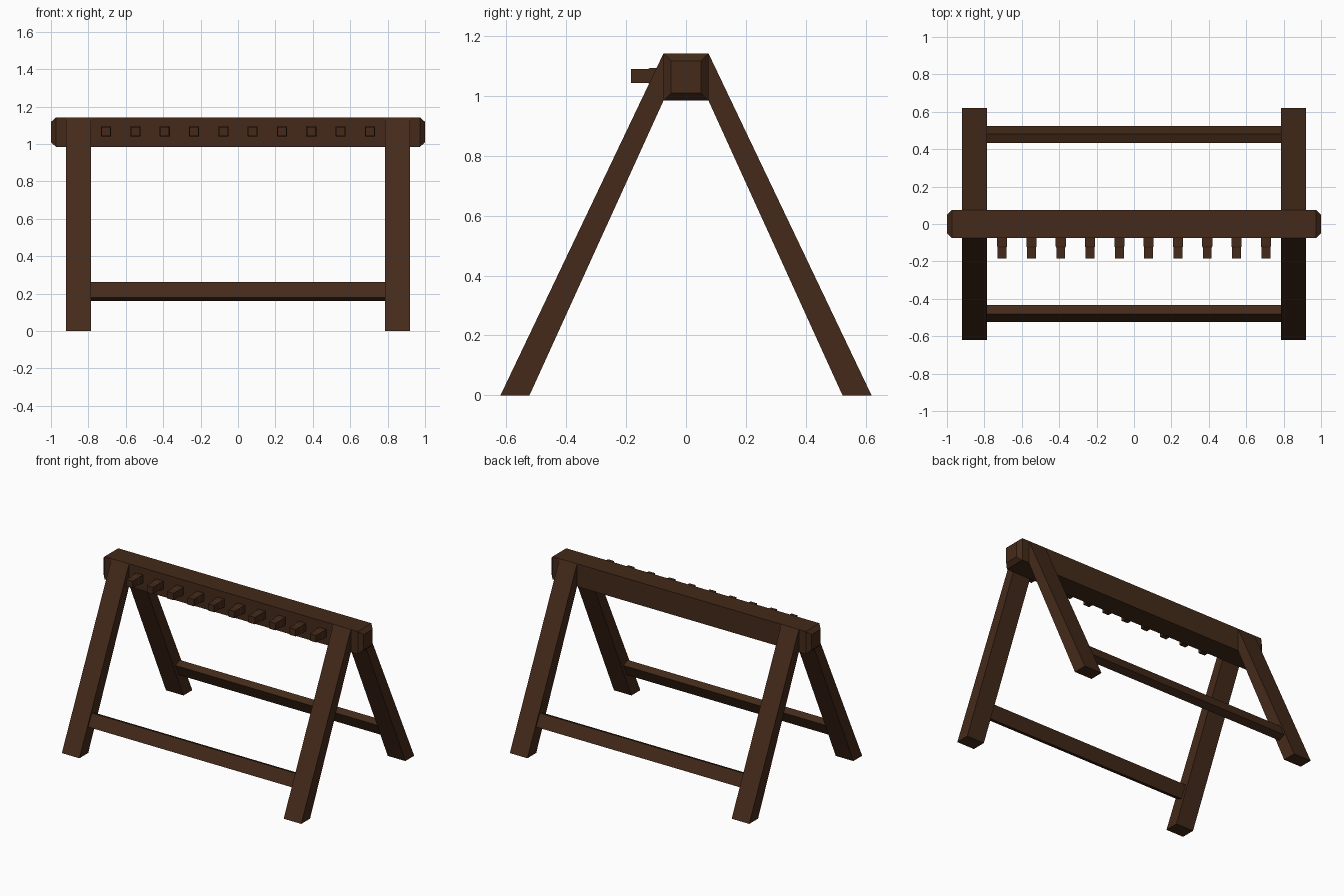
import bpy, bmesh

if "Cube" in bpy.data.objects:
    bpy.data.objects.remove(bpy.data.objects["Cube"])

wood = bpy.data.materials.new("dark_wood")
wood.diffuse_color = (0.058, 0.023, 0.010, 1)
wood.use_nodes = True
wood.node_tree.nodes["Principled BSDF"].inputs["Base Color"].default_value = wood.diffuse_color


def loft(name, sections):
    """Join matching rings of points into a closed, flat-shaded solid."""
    bm = bmesh.new()
    rings = [[bm.verts.new(p) for p in s] for s in sections]
    n = len(rings[0])
    for a, b in zip(rings, rings[1:]):
        for i in range(n):
            j = (i + 1) % n
            bm.faces.new((a[i], a[j], b[j], b[i]))
    bm.faces.new(rings[0])
    bm.faces.new(rings[-1])
    bmesh.ops.recalc_face_normals(bm, faces=bm.faces)
    me = bpy.data.meshes.new(name)
    bm.to_mesh(me)
    bm.free()
    me.materials.append(wood)
    ob = bpy.data.objects.new(name, me)
    bpy.context.collection.objects.link(ob)
    return ob


def extrude_x(name, profile, x0, x1):
    """Extrude a (y, z) profile along x."""
    return loft(name, [[(x, y, z) for y, z in profile] for x in (x0, x1)])


def rect_x(x, hy, z0, z1):
    return [(x, -hy, z0), (x, hy, z0), (x, hy, z1), (x, -hy, z1)]


def rect_y(x, y, z, h):
    return [(x - h, y, z - h), (x + h, y, z - h), (x + h, y, z + h), (x - h, y, z + h)]


# Top beam with chamfered ends
loft("top_beam", [
    rect_x(-1.0, 0.05, 1.01, 1.118),
    rect_x(-0.973, 0.075, 0.985, 1.143),
    rect_x(0.973, 0.075, 0.985, 1.143),
    rect_x(1.0, 0.05, 1.01, 1.118),
])

# Splayed legs and tilted stretchers, front and back
leg = [(0.62, 0), (0.523, 0), (0.075, 0.985), (0.075, 1.143)]
bar = [(0.523, 0.18), (0.482, 0.262), (0.434, 0.242), (0.475, 0.16)]
for side, s in (("front", -1), ("back", 1)):
    for hand, x0, x1 in (("left", -0.92, -0.785), ("right", 0.785, 0.92)):
        extrude_x(f"{side}_{hand}_leg", [(s * y, z) for y, z in leg], x0, x1)
    extrude_x(f"{side}_stretcher", [(s * y, z) for y, z in bar], -0.79, 0.79)

# Row of square pegs, slightly thicker at the base
for i in range(10):
    x = -0.705 + i * 1.41 / 9
    loft(f"peg_{i + 1}", [
        rect_y(x, -0.07, 1.067, 0.027),
        rect_y(x, -0.12, 1.067, 0.027),
        rect_y(x, -0.125, 1.067, 0.024),
        rect_y(x, -0.184, 1.067, 0.024),
    ])
